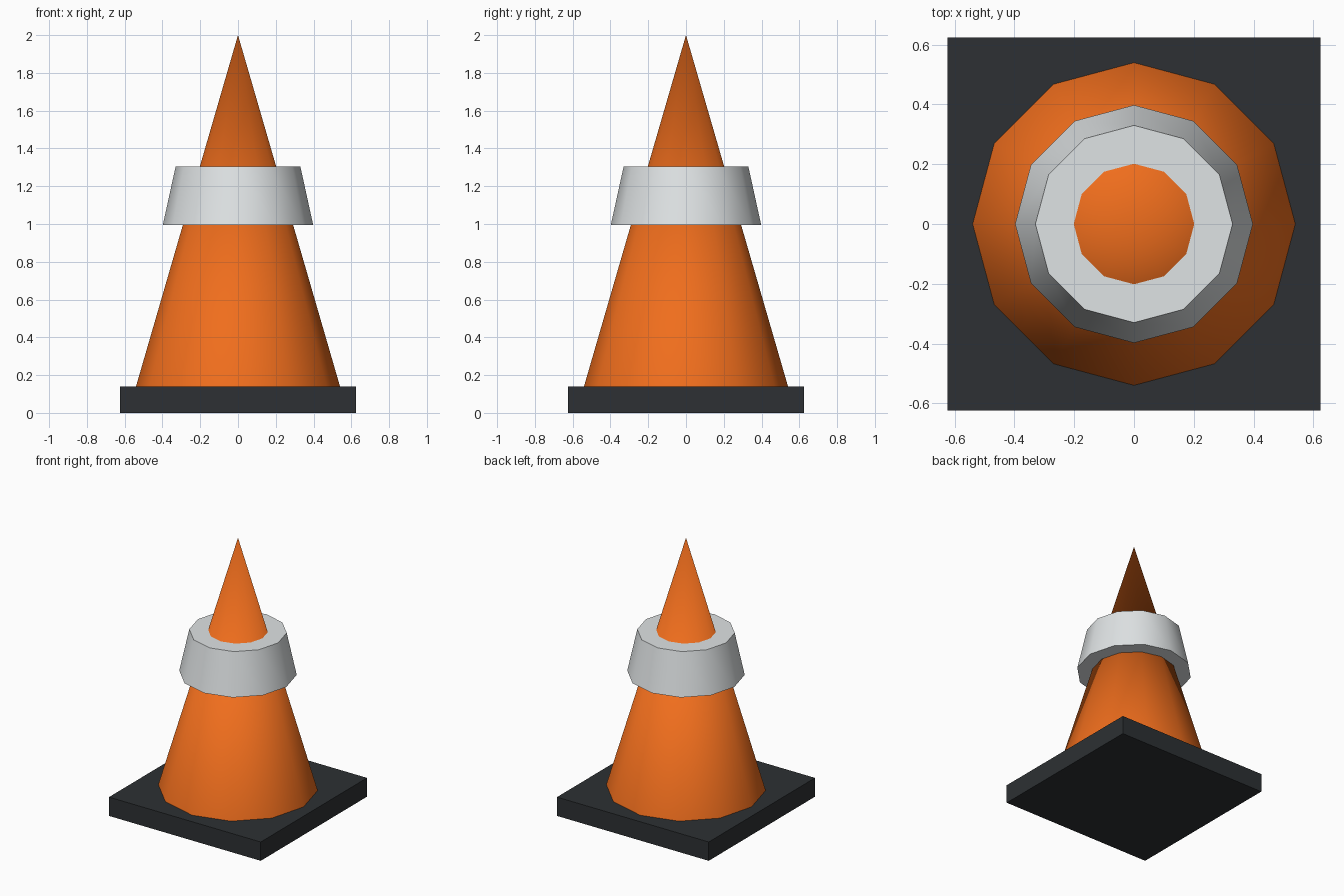
import bpy
import math

if "Cube" in bpy.data.objects:
    bpy.data.objects.remove(bpy.data.objects["Cube"])


def finish(name, color):
    ob = bpy.context.object
    ob.name = name
    mat = bpy.data.materials.new(name + "_color")
    mat.diffuse_color = (*color, 1)
    mat.use_nodes = True
    mat.node_tree.nodes["Principled BSDF"].inputs["Base Color"].default_value = mat.diffuse_color
    ob.data.materials.append(mat)
    return ob


def tapered(name, r_bottom, r_top, z0, z1, color):
    # 12-sided tapered solid standing between two heights
    bpy.ops.mesh.primitive_cone_add(vertices=12, radius1=r_bottom, radius2=r_top,
                                    depth=z1 - z0, location=(0, 0, (z0 + z1) / 2))
    finish(name, color)
    bpy.ops.object.shade_smooth_by_angle(angle=math.radians(30))


# Square base slab
bpy.ops.mesh.primitive_cube_add(size=1, location=(0, 0, 0.07))
base = finish("base", (0.026, 0.030, 0.033))
base.scale = (1.25, 1.25, 0.14)
bpy.ops.object.transform_apply(location=False, rotation=False, scale=True)

# Pointed body and the reflective collar around it
tapered("cone_body", 0.54, 0.0, 0.14, 2.0, (0.87, 0.155, 0.012))
tapered("reflective_band", 0.398, 0.33, 0.995, 1.305, (0.74, 0.77, 0.78))
